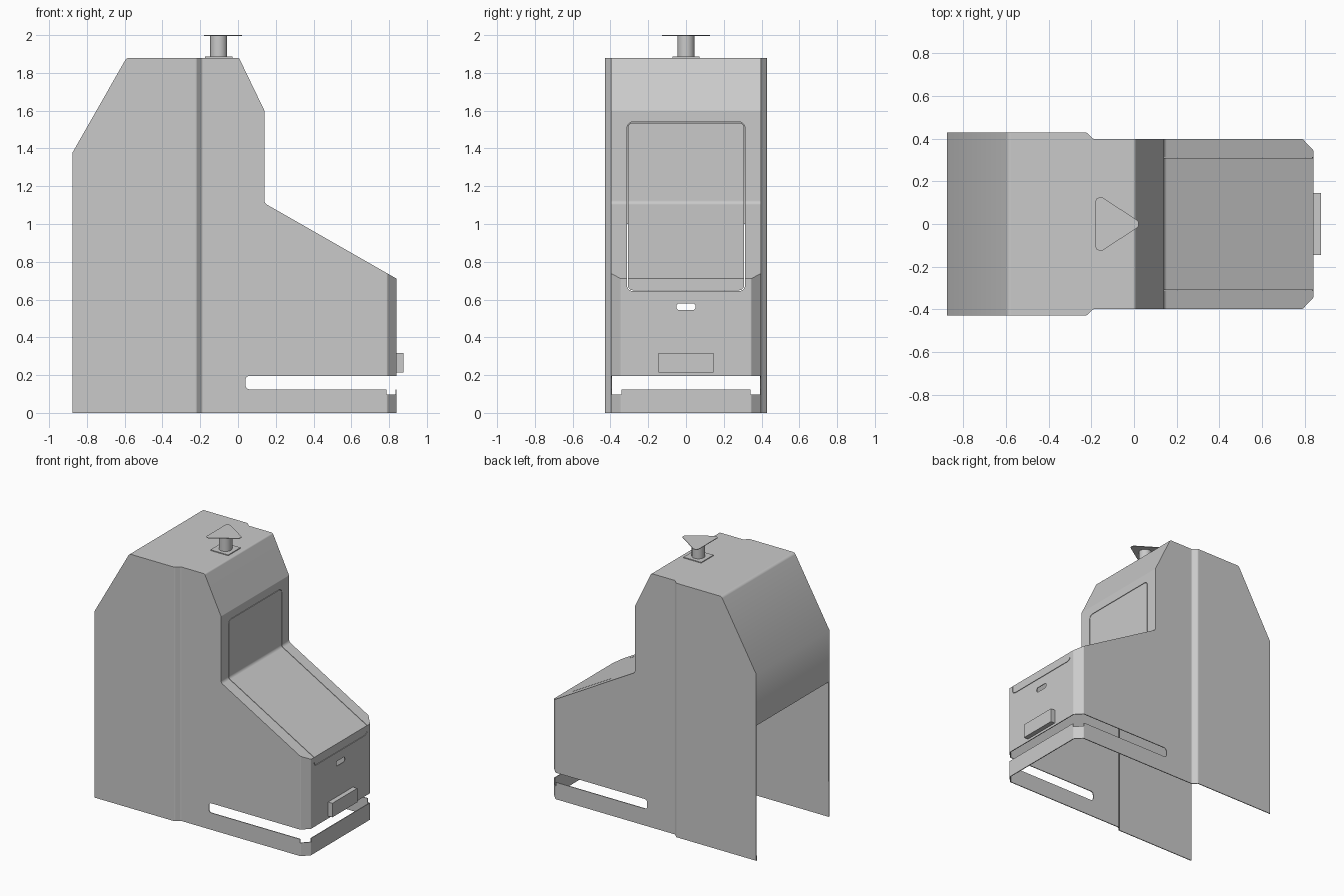
import bpy, bmesh, math
from mathutils import Vector

if "Cube" in bpy.data.objects:
    bpy.data.objects.remove(bpy.data.objects["Cube"], do_unlink=True)

GREY = (0.59, 0.59, 0.59, 1)
steel = bpy.data.materials.new("grey_steel")
steel.use_nodes = True
steel.diffuse_color = GREY
steel.node_tree.nodes["Principled BSDF"].inputs["Base Color"].default_value = GREY

SHEET = 0.006


def rounded(points, steps=5):
    """Points are (u, v, radius); corners with a radius become arcs."""
    out, n = [], len(points)
    for i, (u, v, r) in enumerate(points):
        p = Vector((u, v))
        if r == 0:
            out.append(p)
            continue
        a = (Vector(points[i - 1][:2]) - p).normalized()
        b = (Vector(points[(i + 1) % n][:2]) - p).normalized()
        half = a.angle(b) / 2
        centre = p + (a + b).normalized() * (r / math.sin(half))
        start = p + a * (r / math.tan(half)) - centre
        end = p + b * (r / math.tan(half)) - centre
        for k in range(steps + 1):
            out.append(centre + start.lerp(end, k / steps).normalized() * r)
    return out


def rect(u0, u1, v0, v1, r):
    return rounded([(u0, v0, r), (u1, v0, r), (u1, v1, r), (u0, v1, r)])


def finish(name, bm):
    bmesh.ops.recalc_face_normals(bm, faces=bm.faces)
    mesh = bpy.data.meshes.new(name)
    bm.to_mesh(mesh)
    bm.free()
    mesh.materials.append(steel)
    ob = bpy.data.objects.new(name, mesh)
    bpy.context.collection.objects.link(ob)
    return ob


def place(axis, u, v, w):
    return {"x": (w, u, v), "y": (u, w, v), "z": (u, v, w)}[axis]


def prism(name, outline, axis, low, high, hole=None):
    """Extrude a closed outline along an axis, optionally as a ring around a hole."""
    bm = bmesh.new()
    loops = []
    for pts in [outline] + ([hole] if hole else []):
        for w in (low, high):
            loops.append([bm.verts.new(place(axis, p[0], p[1], w)) for p in pts])
    n = len(outline)
    if hole:
        pairs = [(0, 1), (1, 3), (3, 2), (2, 0)]
    else:
        pairs = [(0, 1)]
        bm.faces.new(loops[0])
        bm.faces.new(loops[1])
    for a, b in pairs:
        for i in range(n):
            j = (i + 1) % n
            bm.faces.new((loops[a][i], loops[a][j], loops[b][j], loops[b][i]))
    return finish(name, bm)


def activate(ob):
    bpy.ops.object.select_all(action="DESELECT")
    ob.select_set(True)
    bpy.context.view_layer.objects.active = ob


def boolean(ob, cutter, operation="DIFFERENCE"):
    activate(ob)
    mod = ob.modifiers.new("cut", "BOOLEAN")
    mod.operation, mod.solver, mod.object = operation, "EXACT", cutter
    bpy.ops.object.modifier_apply(modifier=mod.name)
    bpy.data.objects.remove(cutter, do_unlink=True)


# Housing: floor plan walls trimmed by the side profile
half_plan = [(-0.875, 0.428, 0), (-0.22, 0.428, 0.015), (-0.19, 0.398, 0.015),
             (0.79, 0.398, 0.01), (0.84, 0.345, 0.01)]
plan = half_plan + [(x, -y, r) for x, y, r in reversed(half_plan)]
side = [(-1, -0.1, 0), (-1, 1.161, 0), (-0.59, 1.88, 0.025), (0.005, 1.88, 0.015),
        (0.14, 1.6, 0.012), (0.14, 1.11, 0.025), (1, 0.619, 0), (1, -0.1, 0)]
housing = prism("housing", rounded(plan), "z", 0, 3)
boolean(housing, prism("profile_cutter", rounded(side), "y", -0.7, 0.7), "INTERSECT")

# Open the underside and the lower back
bm = bmesh.new()
bm.from_mesh(housing.data)
bmesh.ops.remove_doubles(bm, verts=bm.verts, dist=0.0002)
bmesh.ops.bisect_plane(bm, geom=bm.verts[:] + bm.edges[:] + bm.faces[:],
                       plane_co=(0, 0, 1), plane_no=(0, 0, 1))
bm.normal_update()
opened = [f for f in bm.faces if f.normal.z < -0.9
          or (f.normal.x < -0.9 and f.calc_center_median().z < 1)]
bmesh.ops.delete(bm, geom=opened, context="FACES")
bm.to_mesh(housing.data)
bm.free()

# Give the shell its sheet thickness
activate(housing)
shell = housing.modifiers.new("sheet", "SOLIDIFY")
shell.thickness, shell.offset, shell.use_even_offset = SHEET, -1, True
bpy.ops.object.modifier_apply(modifier=shell.name)

# Gap above the skirt, deeper at the angled corners
boolean(housing, prism("gap_cutter", rect(0.04, 1, 0.125, 0.196, 0.02), "y", -0.6, 0.6))
for s in (-1, 1):
    lo, hi = sorted((s * 0.342, s * 0.6))
    corner = [(0.787, lo), (1, lo), (1, hi), (0.787, hi)]
    boolean(housing, prism("corner_cutter", corner, "z", 0.098, 0.17))

# Door seam and finger slot
boolean(housing, prism("seam_cutter", rect(-0.312, 0.312, 0.645, 1.54, 0.03), "x", 0.08, 1,
                       hole=rect(-0.308, 0.308, 0.649, 1.536, 0.026)))
boolean(housing, prism("slot_cutter", rect(-0.05, 0.05, 0.544, 0.58, 0.014), "x", 0.7, 1))

# Front catch box
catch = prism("catch_box", rect(-0.146, 0.146, 0.214, 0.318, 0), "x", 0.838, 0.875)

# Flue with base flange and triangular cap
flange = prism("flue_flange", rect(-0.175, -0.03, -0.072, 0.072, 0), "z", 1.879, 1.886)
circle = [(-0.102 + 0.045 * math.cos(t * math.tau / 32), 0.045 * math.sin(t * math.tau / 32))
          for t in range(32)]
flue = prism("flue_pipe", circle, "z", 1.88, 1.998)
cap = prism("flue_cap", rounded([(-0.18, -0.145, 0.022), (0.043, 0, 0.024),
                                 (-0.18, 0.145, 0.022)]), "z", 1.996, 2.0)

# Smooth bends, crisp edges
for ob in (housing, catch, flange, flue, cap):
    activate(ob)
    bpy.ops.object.shade_smooth_by_angle(angle=math.radians(30))
    weighted = ob.modifiers.new("flat_panels", "WEIGHTED_NORMAL")
    weighted.keep_sharp = True
